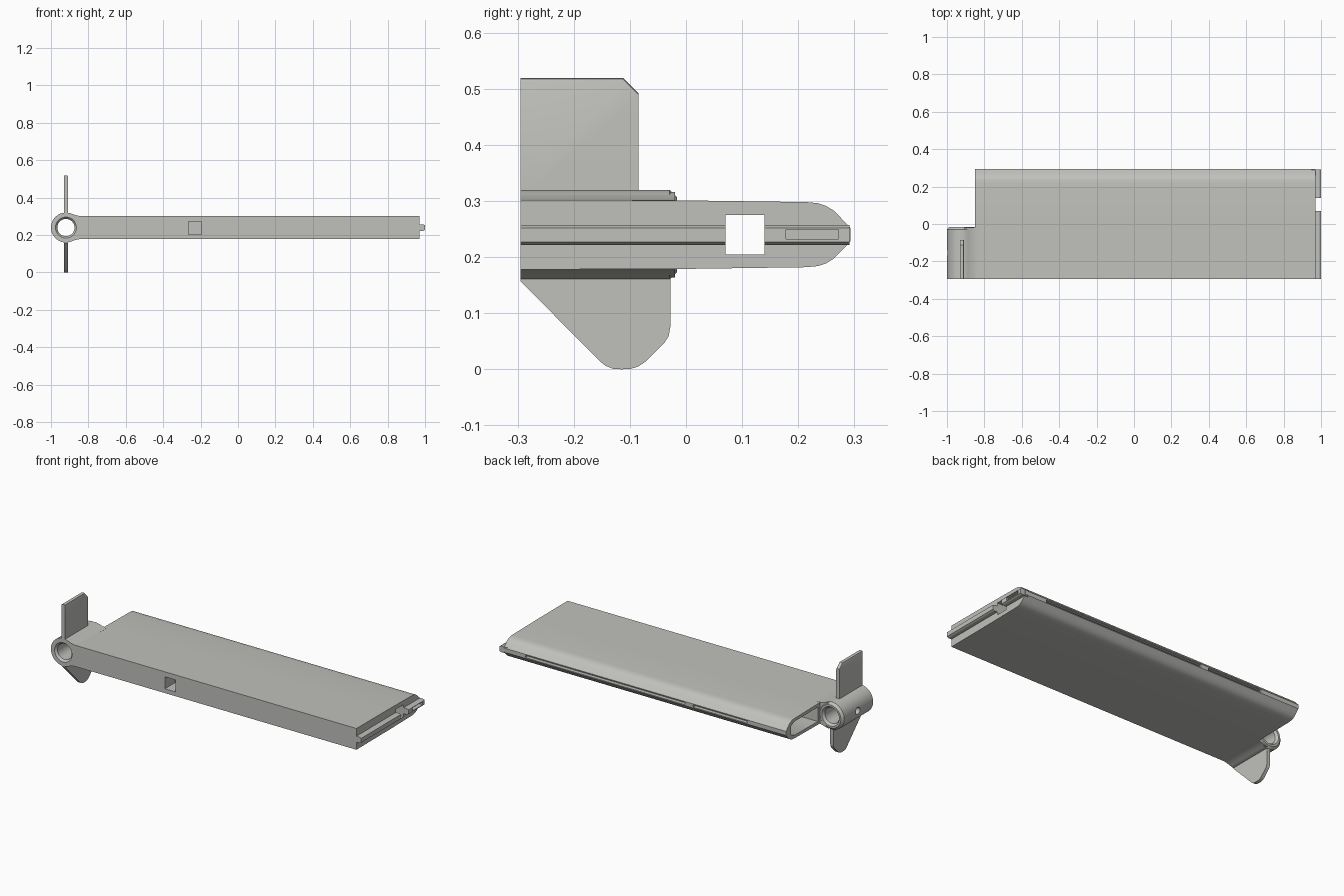
import bpy, bmesh, math
from mathutils import Vector

if "Cube" in bpy.data.objects:
    bpy.data.objects.remove(bpy.data.objects["Cube"])

grey = bpy.data.materials.new("light grey plastic")
grey.diffuse_color = (0.53, 0.53, 0.505, 1)
grey.use_nodes = True
grey.node_tree.nodes["Principled BSDF"].inputs["Base Color"].default_value = grey.diffuse_color
MID = 0.24            # height of the centre plane
AX = -0.92            # x of the hinge axis
FRONT, BACK = -0.295, 0.293


def finish(name, bm):
    bmesh.ops.recalc_face_normals(bm, faces=bm.faces)
    me = bpy.data.meshes.new(name)
    bm.to_mesh(me)
    bm.free()
    me.materials.append(grey)
    ob = bpy.data.objects.new(name, me)
    bpy.context.collection.objects.link(ob)
    return ob


def prism(name, pts, axis, a, b):
    """Extrude a 2D outline along axis 'x' (pts are y,z) or 'y' (pts are x,z)."""
    bm = bmesh.new()
    place = (lambda p, t: (t, p[0], p[1])) if axis == 'x' else (lambda p, t: (p[0], t, p[1]))
    lo = [bm.verts.new(place(p, a)) for p in pts]
    hi = [bm.verts.new(place(p, b)) for p in pts]
    bm.faces.new(lo)
    bm.faces.new(hi[::-1])
    n = len(pts)
    for i in range(n):
        bm.faces.new((lo[i], lo[(i + 1) % n], hi[(i + 1) % n], hi[i]))
    return finish(name, bm)


def box(name, x0, x1, y0, y1, z0, z1):
    return prism(name, [(y0, z0), (y1, z0), (y1, z1), (y0, z1)], 'x', x0, x1)


def lathe(name, prof, n=64):
    """Solid of (radius, y) rings around the hinge axis."""
    bm = bmesh.new()
    rings = []
    for r, y in prof:
        rings.append([bm.verts.new((AX + r * math.cos(2 * math.pi * i / n), y,
                                    MID + r * math.sin(2 * math.pi * i / n))) for i in range(n)])
    bm.faces.new(rings[0])
    bm.faces.new(rings[-1][::-1])
    for p, q in zip(rings, rings[1:]):
        for i in range(n):
            j = (i + 1) % n
            bm.faces.new((p[i], p[j], q[j], q[i]))
    return finish(name, bm)


def combine(ob, other, op):
    m = ob.modifiers.new("cut", 'BOOLEAN')
    m.operation, m.object, m.solver = op, other, 'EXACT'
    bpy.context.view_layer.objects.active = ob
    bpy.ops.object.modifier_apply(modifier=m.name)
    bpy.data.objects.remove(other)


def smooth(ob, angle=25):
    bpy.ops.object.select_all(action='DESELECT')
    ob.select_set(True)
    bpy.context.view_layer.objects.active = ob
    bpy.ops.object.shade_smooth_by_angle(angle=math.radians(angle))


def mirrored(half):
    """Close an upper outline with its reflection below the centre plane."""
    return half + [(u, 2 * MID - z) for u, z in reversed(half)]


# Main panel with a rounded, tapered rear edge
panel = prism("panel", mirrored([
    (FRONT, 0.302), (0.0, 0.301), (0.215, 0.298), (0.235, 0.296), (0.25, 0.291),
    (0.263, 0.283), (0.275, 0.271), (BACK, 0.252)]), 'x', -0.85, 0.97)

# Chamfered tongue along the right end
tongue = prism("tongue", [(0.95, 0.222), (0.99, 0.222), (1.0, 0.227), (1.0, 0.252),
                          (0.99, 0.257), (0.95, 0.257)], 'y', FRONT, BACK - 0.002)
combine(panel, tongue, 'UNION')

# Openings: through tunnel, left pocket, front socket, end slot, rear edge slots
combine(panel, box("tunnel", -1.1, 1.1, 0.07, 0.14, 0.205, 0.275), 'DIFFERENCE')
pocket = prism("pocket", mirrored([(0.0, 0.282), (0.215, 0.28), (0.245, 0.266)]), 'x', -0.95, -0.4)
combine(panel, pocket, 'DIFFERENCE')
combine(panel, box("socket", -0.265, -0.195, -0.4, -0.2, 0.203, 0.273), 'DIFFERENCE')
combine(panel, box("end_slot", 0.96, 1.1, 0.178, 0.272, 0.232, 0.249), 'DIFFERENCE')
for x0, x1 in ((-0.6, -0.25), (-0.2, 0.83)):
    combine(panel, box("rear_slot", x0, x1, 0.272, 0.32, 0.233, 0.247), 'DIFFERENCE')
smooth(panel)

# Hinge barrel with a chamfered rear end, faired into the panel
barrel = lathe("hinge_barrel", [(0.08, FRONT), (0.08, -0.029), (0.067, -0.016)])
fairing = prism("fairing", mirrored([
    (-0.905, 0.316), (-0.89, 0.3135), (-0.875, 0.3085), (-0.86, 0.304), (-0.845, 0.302),
    (-0.83, 0.3015)]), 'y', FRONT, -0.02)
combine(barrel, fairing, 'UNION')
bore = lathe("bore", [(0.06, FRONT - 0.01), (0.056, FRONT), (0.046, FRONT + 0.012),
                      (0.046, -0.03), (0.056, -0.016), (0.06, -0.005)])
combine(barrel, bore, 'DIFFERENCE')

# Small set-screw hole in the outer side of the barrel
hole = [(-0.155 + 0.02 * math.cos(i * math.pi / 12), MID + 0.02 * math.sin(i * math.pi / 12))
        for i in range(24)]
combine(barrel, prism("screw_hole", hole, 'x', -1.1, AX), 'DIFFERENCE')
smooth(barrel)

# Upper fin: thin plate with a cut corner and softened top edge
upper = [(FRONT, 0.305), (-0.085, 0.305), (-0.085, 0.492), (-0.112, 0.519), (FRONT, 0.519)]
upper_fin = prism("upper_fin", upper, 'x', AX - 0.011, AX + 0.011)
bm = bmesh.new()
bm.from_mesh(upper_fin.data)
rim = [e for e in bm.edges if abs(e.verts[0].co.x - e.verts[1].co.x) < 1e-5
       and min(v.co.z for v in e.verts) > 0.48]
bmesh.ops.bevel(bm, geom=rim, offset=0.006, segments=2, profile=0.5, affect='EDGES')
bm.to_mesh(upper_fin.data)
bm.free()
smooth(upper_fin)

# Lower fin: sloping front edge and rounded tip
lower = [(FRONT, 0.175), (FRONT, 0.157), (-0.152, 0.013), (-0.143, 0.006), (-0.13, 0.001),
         (-0.115, 0.0), (-0.098, 0.001), (-0.085, 0.005), (-0.073, 0.013), (-0.038, 0.048),
         (-0.031, 0.059), (-0.028, 0.075), (-0.028, 0.175)]
lower_fin = prism("lower_fin", lower, 'x', AX - 0.01, AX + 0.01)
smooth(lower_fin)
